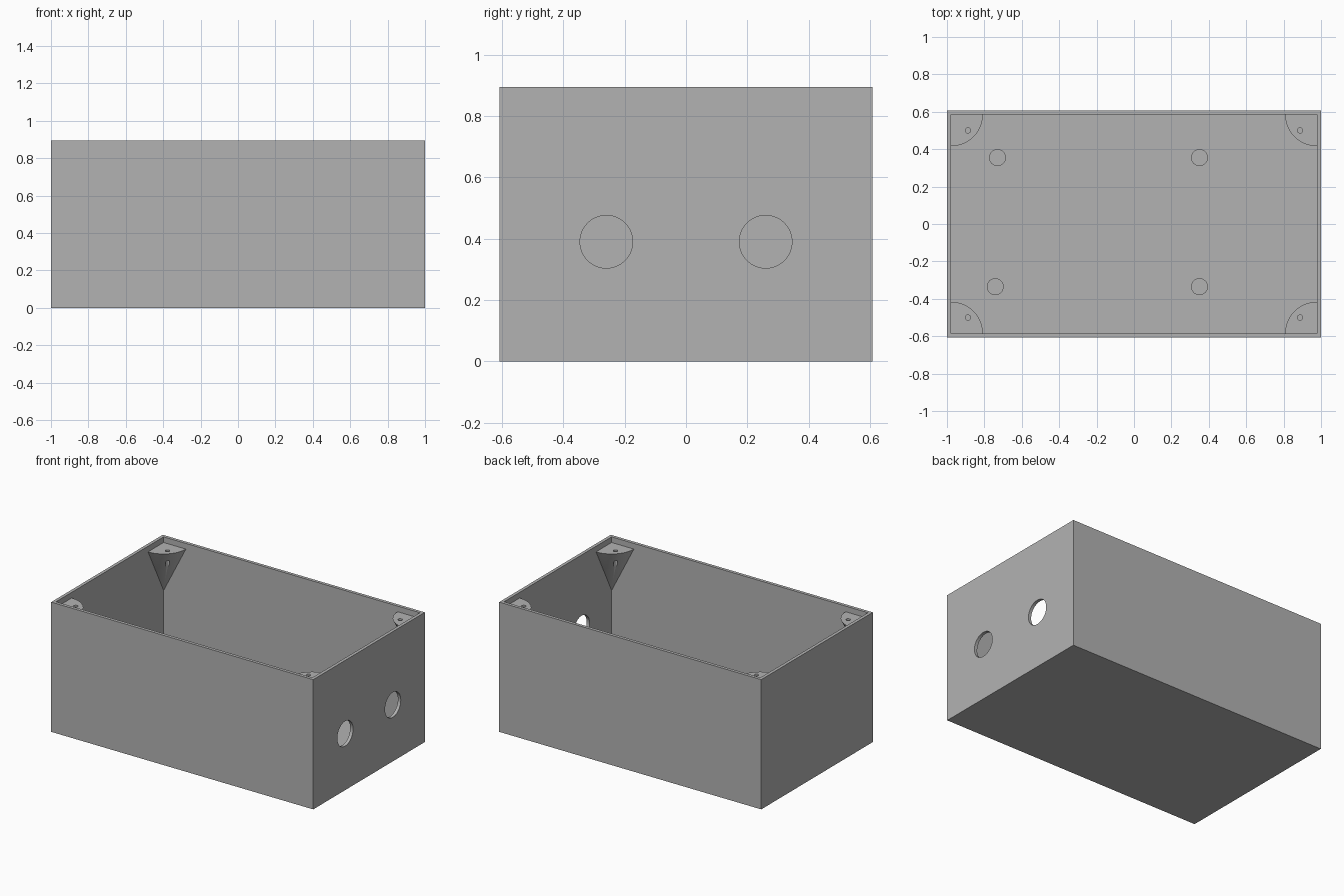
import bpy, bmesh, math
from mathutils import Matrix

if "Cube" in bpy.data.objects:
    bpy.data.objects.remove(bpy.data.objects["Cube"], do_unlink=True)

HX, HY, TOP = 1.0, 0.608, 0.895    # outer half sizes and height
WALL = 0.022                       # wall and floor thickness
IX, IY = HX - WALL, HY - WALL
POST_TOP, POST_TIP, POST_R = 0.856, 0.525, 0.17

grey = bpy.data.materials.new("light grey plastic")
grey.use_nodes = True
grey.diffuse_color = (0.45, 0.45, 0.45, 1)
grey.node_tree.nodes["Principled BSDF"].inputs["Base Color"].default_value = (0.45, 0.45, 0.45, 1)


def finish(name, bm):
    bmesh.ops.recalc_face_normals(bm, faces=bm.faces)
    mesh = bpy.data.meshes.new(name)
    bm.to_mesh(mesh)
    bm.free()
    mesh.materials.append(grey)
    obj = bpy.data.objects.new(name, mesh)
    bpy.context.collection.objects.link(obj)
    return obj


def box(name, x, y, z0, z1):
    bm = bmesh.new()
    bmesh.ops.create_cube(bm, size=1, matrix=Matrix.Translation((0, 0, (z0 + z1) / 2))
                          @ Matrix.Diagonal((2 * x, 2 * y, z1 - z0, 1)))
    return finish(name, bm)


def cylinder(name, center, radius, depth, axis="Z", sides=48):
    bm = bmesh.new()
    turn = Matrix.Rotation(math.pi / 2, 4, "Y") if axis == "X" else Matrix()
    bmesh.ops.create_cone(bm, cap_ends=True, segments=sides, radius1=radius, radius2=radius,
                          depth=depth, matrix=Matrix.Translation(center) @ turn)
    return finish(name, bm)


def activate(obj):
    bpy.ops.object.select_all(action="DESELECT")
    obj.select_set(True)
    bpy.context.view_layer.objects.active = obj


def cut(obj, cutter):
    cutter.hide_render = True
    mod = obj.modifiers.new("cut", "BOOLEAN")
    mod.operation, mod.solver, mod.object = "DIFFERENCE", "EXACT", cutter
    activate(obj)
    bpy.ops.object.modifier_apply(modifier=mod.name)
    bpy.data.objects.remove(cutter, do_unlink=True)


def smooth(obj):
    activate(obj)
    bpy.ops.object.shade_smooth_by_angle(angle=math.radians(30))


# Open box with two round cable holes in its left end
shell = box("box_shell", HX, HY, 0, TOP)
cut(shell, box("cavity_cutter", IX, IY, WALL, TOP + 0.2))
for y in (-0.26, 0.26):
    cut(shell, cylinder("cable_hole_cutter", (HX, y, 0.39), 0.086, 0.2, "X", 64))
smooth(shell)


# Quarter-cone lid posts tapering down into each corner, drilled for screws
def lid_post(name, sx, sy, steps=24):
    bm = bmesh.new()
    corner = bm.verts.new((sx * IX, sy * IY, POST_TOP))
    tip = bm.verts.new((sx * IX, sy * IY, POST_TIP))
    arc = []
    for i in range(steps + 1):
        a = math.pi / 2 * i / steps
        arc.append(bm.verts.new((sx * (IX - POST_R * math.cos(a)),
                                 sy * (IY - POST_R * math.sin(a)), POST_TOP)))
    bm.faces.new([corner] + arc)
    for a, b in zip(arc, arc[1:]):
        bm.faces.new((a, b, tip))
    bm.faces.new((corner, arc[0], tip))
    bm.faces.new((corner, tip, arc[-1]))
    post = finish(name, bm)
    cut(post, cylinder("screw_hole_cutter", (sx * 0.888, sy * 0.5, 0.75), 0.014, 0.5, sides=24))
    smooth(post)


for sx, side in ((-1, "right"), (1, "left")):
    for sy, end in ((-1, "front"), (1, "back")):
        lid_post(f"lid_post_{end}_{side}", sx, sy)

# Short round standoffs on the floor
for name, x, y in (("front_right", -0.742, -0.335), ("front_left", 0.35, -0.335),
                   ("back_right", -0.73, 0.355), ("back_left", 0.35, 0.355)):
    smooth(cylinder(f"standoff_{name}", (x, y, 0.05), 0.045, 0.06))
